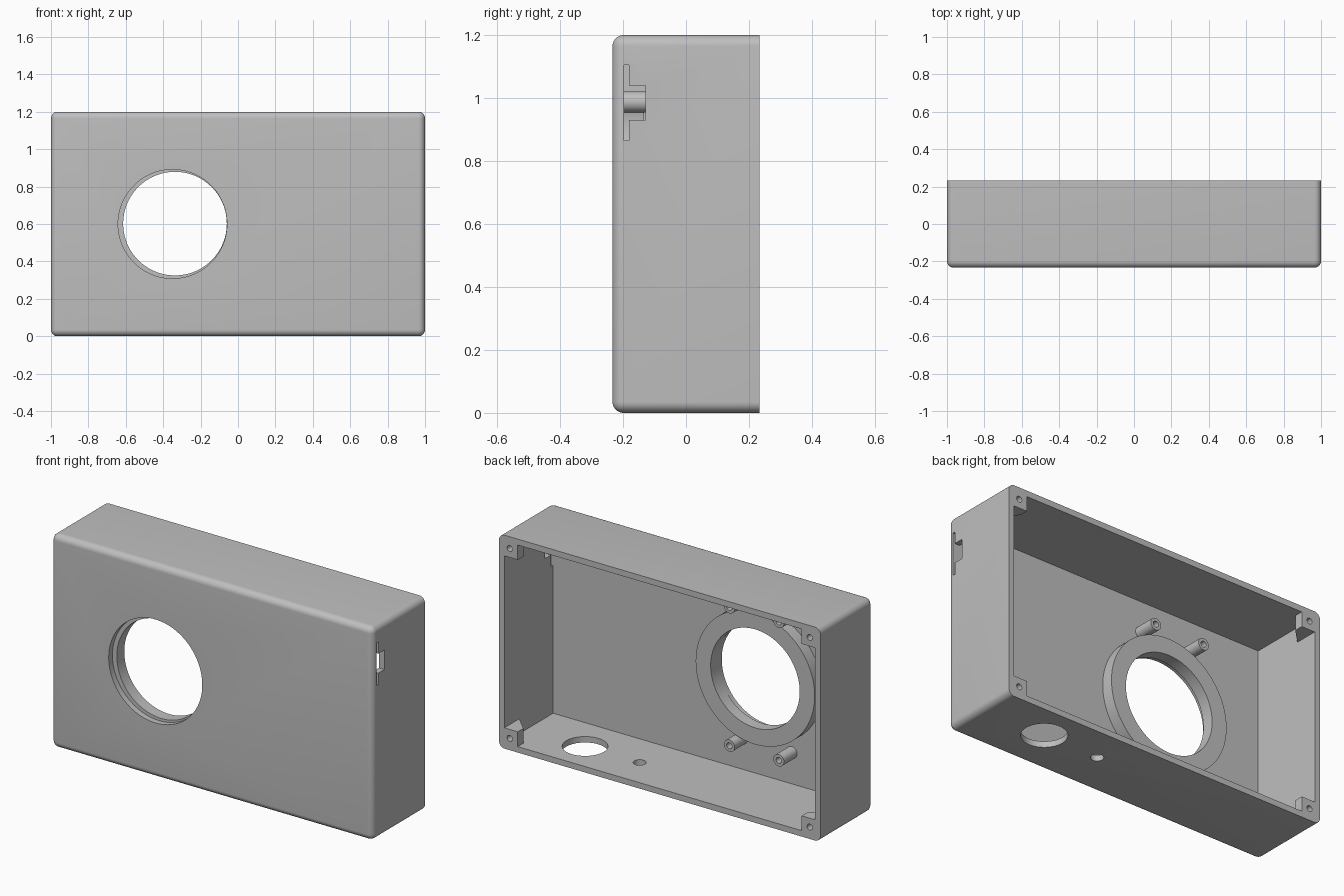
import bpy, bmesh, math
from mathutils import Matrix, Vector

if "Cube" in bpy.data.objects:
    bpy.data.objects.remove(bpy.data.objects["Cube"], do_unlink=True)

grey = bpy.data.materials.new("light grey plastic")
grey.use_nodes = True
colour = (0.52, 0.52, 0.52, 1)
grey.diffuse_color = colour
grey.node_tree.nodes["Principled BSDF"].inputs["Base Color"].default_value = colour

MM = 1 / 60                      # case is laid out on a 120-step grid
WALL = 2 * MM
W, D, H = 1.0, 14 * MM, 1.2      # half width, half depth, height
INNER = WALL - D                 # inside of the front panel


def make(name, bm):
    bmesh.ops.recalc_face_normals(bm, faces=bm.faces)
    mesh = bpy.data.meshes.new(name)
    bm.to_mesh(mesh)
    bm.free()
    mesh.materials.append(grey)
    ob = bpy.data.objects.new(name, mesh)
    bpy.context.collection.objects.link(ob)
    return ob


def box_bm(lo, hi):
    bm = bmesh.new()
    lo, hi = Vector(lo), Vector(hi)
    bmesh.ops.create_cube(bm, size=1, matrix=Matrix.Translation((lo + hi) / 2)
                          @ Matrix.Diagonal((*(hi - lo), 1)))
    return bm


def rod(name, start, end, radius, sides=64):
    start, end = Vector(start), Vector(end)
    axis = end - start
    bm = bmesh.new()
    bmesh.ops.create_cone(bm, cap_ends=True, segments=sides, radius1=radius, radius2=radius,
                          depth=axis.length, matrix=Matrix.Translation((start + end) / 2)
                          @ axis.to_track_quat('Z', 'Y').to_matrix().to_4x4())
    return make(name, bm)


def prism(name, outline, axis):
    """Extrude a flat outline of points along an axis."""
    bm = bmesh.new()
    face = bm.faces.new([bm.verts.new(p) for p in outline])
    out = bmesh.ops.extrude_face_region(bm, geom=[face])["geom"]
    bmesh.ops.translate(bm, vec=axis, verts=[v for v in out if isinstance(v, bmesh.types.BMVert)])
    return make(name, bm)


def cut(ob, *cutters):
    bpy.context.view_layer.objects.active = ob
    for c in cutters:
        mod = ob.modifiers.new("cut", 'BOOLEAN')
        mod.operation, mod.solver, mod.object = 'DIFFERENCE', 'EXACT', c
        bpy.ops.object.modifier_apply(modifier=mod.name)
        bpy.data.objects.remove(c, do_unlink=True)


def smooth(ob):
    bpy.ops.object.select_all(action='DESELECT')
    ob.select_set(True)
    bpy.context.view_layer.objects.active = ob
    bpy.ops.object.shade_smooth_by_angle(angle=math.radians(30))


def tube(name, x, z, y0, y1, outer, inner, sides=64, inner_pos=None):
    ob = rod(name, (x, y0, z), (x, y1, z), outer, sides)
    cut(ob, rod("bore", (x, y0 - 0.1, z), (x, y1 + 0.1, z), inner, sides))
    smooth(ob)


# Shell: rounded everywhere except round the open back
bm = box_bm((-W, -D, 0), (W, D, H))
edges = [e for e in bm.edges if not all(v.co.y > 0 for v in e.verts)]
bmesh.ops.bevel(bm, geom=edges, offset=0.035, segments=8, profile=0.5, affect='EDGES')
shell = make("case_shell", bm)
cavity = make("cavity", box_bm((WALL - W, INNER, WALL), (W - WALL, D + 0.1, H - WALL)))

# Openings: round window, two floor holes, stepped connector slot
window = rod("window_cutter", (-0.35, -0.4, 0.6), (-0.35, -0.15, 0.6), 0.291, 96)
big_hole = rod("big_cutter", (0.605, 0.033, -0.1), (0.605, 0.033, 0.1), 7 * MM)
small_hole = rod("small_cutter", (0.265, 0.033, -0.1), (0.265, 0.033, 0.1), 2 * MM, 32)
slot_mid = 0.985
half = [(-0.197, 0.12), (-0.181, 0.12), (-0.181, 0.055), (-0.128, 0.055)]
outline = [(0.9, y, slot_mid + h) for y, h in half] + \
          [(0.9, y, slot_mid - h) for y, h in reversed(half)]
slot = prism("slot_cutter", outline, (0.2, 0, 0))
cut(shell, cavity, window, big_hole, small_hole, slot)
smooth(shell)

# Collar behind the window
tube("window_collar", -0.337, 0.602, INNER, INNER + 4 * MM, 0.37, 0.277, 96)

# Four hollow mounting posts around the collar
for x in (-0.211, -0.518):
    for z in (0.21, 0.988):
        tube("mounting_post", x, z, INNER, INNER + 7 * MM, 2 * MM, MM, 32)

# Tapered screw lugs in the four back corners
for sx in (-1, 1):
    for z0, zs in ((WALL, 4 * MM), (H - 7 * MM, H - 4 * MM)):
        x_in, x_out = W - 7 * MM, W - WALL
        points = [(x_in, D), (x_out, D), (x_out, D - 8 * MM), (x_in, D - 3 * MM)]
        lug = prism("screw_lug", [(sx * x, y, z0) for x, y in points], (0, 0, 5 * MM))
        xs = sx * (W - 4 * MM)
        cut(lug, rod("screw_cutter", (xs, D - 5 * MM, zs), (xs, D + 0.1, zs), MM, 24))
        smooth(lug)
